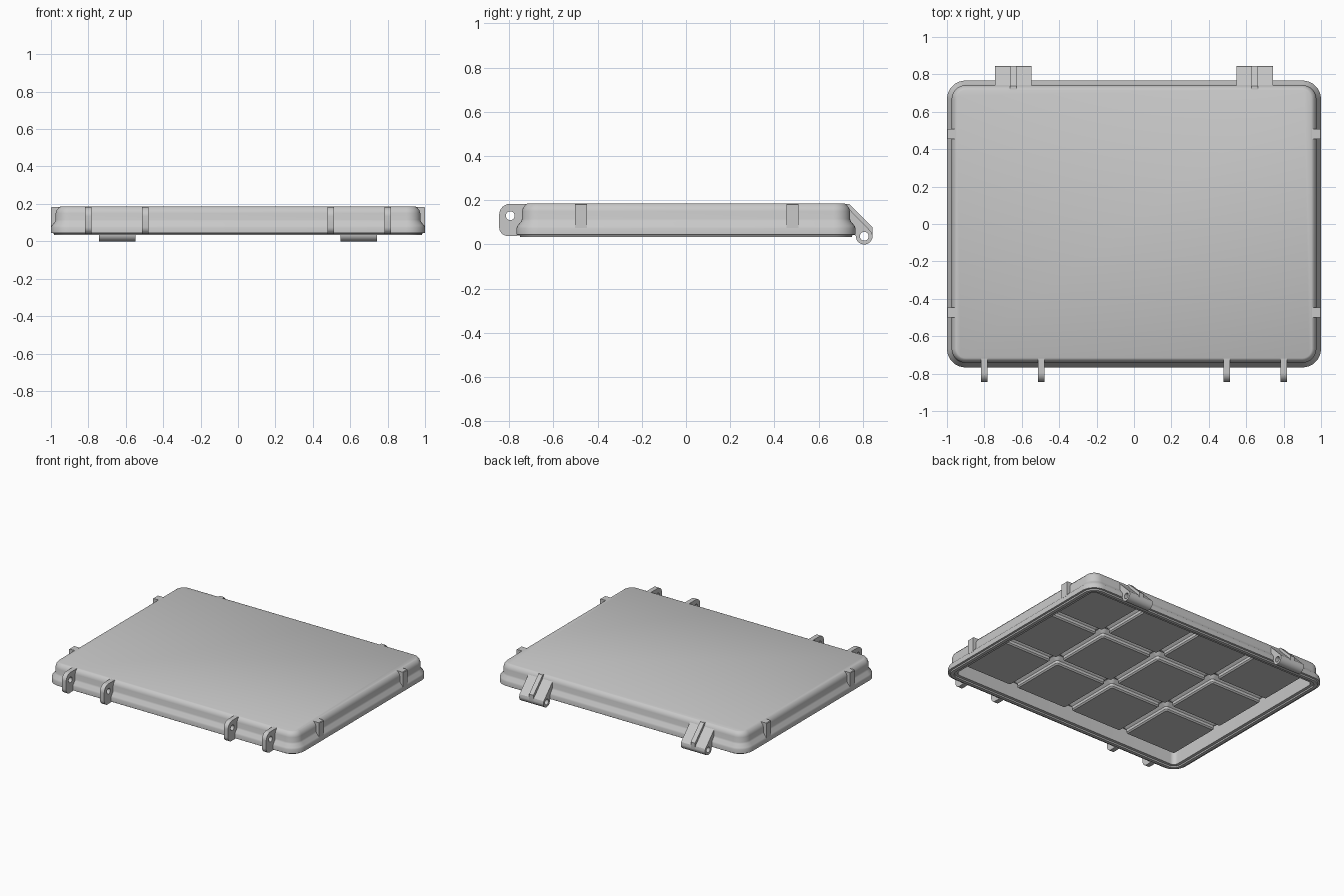
import bpy, bmesh
from math import sin, cos, pi, radians

cube = bpy.data.objects.get("Cube")
if cube:
    bpy.data.objects.remove(cube, do_unlink=True)

HX, HY, CORNER = 1.0, 0.767, 0.1
CELL = 0.467

grey = bpy.data.materials.new("plain_grey")
grey.use_nodes = True
grey.diffuse_color = (0.58, 0.58, 0.58, 1)
grey.node_tree.nodes["Principled BSDF"].inputs["Base Color"].default_value = (0.58, 0.58, 0.58, 1)


def add_object(name, mesh):
    mesh.materials.clear()
    mesh.materials.append(grey)
    mesh.shade_smooth()
    mesh.set_sharp_from_angle(angle=radians(30))
    obj = bpy.data.objects.new(name, mesh)
    bpy.context.scene.collection.objects.link(obj)
    return obj


def arc(cx, cy, r, start, end, steps=10):
    angles = [radians(start + (end - start) * i / steps) for i in range(steps + 1)]
    return [(cx + r * cos(a), cy + r * sin(a)) for a in angles]


def rounded_rectangle(hx, hy, corner, inset):
    x, y = hx - corner, hy - corner
    corners = [(x, y), (-x, y), (-x, -y), (x, -y)]
    return [p for i, (cx, cy) in enumerate(corners)
            for p in arc(cx, cy, corner - inset, 90 * i, 90 * i + 90, 8)]


def loft(name, hx, hy, corner, profile, location=(0, 0, 0)):
    """Skin rounded rectangles given as (inset, height) and cap both ends."""
    bm = bmesh.new()
    loops = [[bm.verts.new((x, y, z)) for x, y in rounded_rectangle(hx, hy, corner, inset)]
             for inset, z in profile]
    count = len(loops[0])
    for upper, lower in zip(loops, loops[1:]):
        for i in range(count):
            j = (i + 1) % count
            bm.faces.new((upper[i], lower[i], lower[j], upper[j]))
    bm.faces.new(loops[0])
    bm.faces.new(reversed(loops[-1]))
    bmesh.ops.recalc_face_normals(bm, faces=bm.faces)
    mesh = bpy.data.meshes.new(name)
    bm.to_mesh(mesh)
    bm.free()
    add_object(name, mesh).location = location


def prism(name, outlines, width, position, along_x=True):
    """Extrude an outline (with optional holes) evenly about a position on x or y."""
    curve = bpy.data.curves.new(name, 'CURVE')
    curve.dimensions = '2D'
    curve.fill_mode = 'BOTH'
    curve.extrude = width / 2
    for points in outlines:
        spline = curve.splines.new('POLY')
        spline.points.add(len(points) - 1)
        for target, (u, v) in zip(spline.points, points):
            target.co = (u, v, 0, 1)
        spline.use_cyclic_u = True
    temp = bpy.data.objects.new(name + "_outline", curve)
    mesh = bpy.data.meshes.new_from_object(temp)
    bpy.data.objects.remove(temp)
    bpy.data.curves.remove(curve)
    bm = bmesh.new()
    bm.from_mesh(mesh)
    bmesh.ops.remove_doubles(bm, verts=bm.verts, dist=0.0001)
    bmesh.ops.recalc_face_normals(bm, faces=bm.faces)
    bm.to_mesh(mesh)
    bm.free()
    obj = add_object(name, mesh)
    obj.rotation_euler = (pi / 2, 0, pi / 2 if along_x else 0)
    obj.location = (position, 0, 0) if along_x else (0, position, 0)


# Lid shell: from the top, down the waisted side, round the sealing rim, to the inner ceiling
loft("lid_shell", HX, HY, CORNER,
     [(0.05, 0.185), (0.042, 0.181), (0.03, 0.166), (0.025, 0.15), (0.025, 0.115),
      (0.021, 0.104), (0.004, 0.084), (0, 0.073), (0, 0.044), (0.014, 0.043),
      (0.017, 0.034), (0.04, 0.034), (0.043, 0.043), (0.064, 0.043), (0.066, 0.16)])

# Four by three tapered pads hanging from the ceiling
for column in range(4):
    for row in range(3):
        loft("ceiling_pad", 0.231, 0.231, 0.042,
             [(0, 0.162), (0, 0.158), (0.024, 0.135), (0.024, 0.115), (0.033, 0.106)],
             ((column - 1.5) * CELL, (row - 1) * CELL, 0))

# Front latch tabs with pin holes
tab = ([(-0.715, 0.184)] + arc(-0.795, 0.134, 0.05, 90, 180)
       + arc(-0.805, 0.078, 0.04, 180, 270) + [(-0.745, 0.04), (-0.735, 0.15)])
tab_hole = arc(-0.795, 0.13, 0.02, 0, 345, 23)
for side in (-1, 1):
    for x in (0.495, 0.8):
        prism("latch_tab", [tab, tab_hole], 0.034, side * x)

# Rear hinges: wide arm with a barrel, and a raised spine down the middle
barrel = arc(0.806, 0.038, 0.038, 180, 360, 16)
pin_hole = arc(0.806, 0.037, 0.02, 0, 345, 23)
arm = barrel + [(0.84, 0.055), (0.735, 0.163), (0.728, 0.15), (0.735, 0.08)]
spine = barrel + [(0.844, 0.078), (0.738, 0.184), (0.715, 0.184), (0.72, 0.16), (0.74, 0.08)]
for side in (-1, 1):
    prism("hinge_arm", [arm, pin_hole], 0.194, side * 0.646)
    prism("hinge_spine", [spine, pin_hole], 0.034, side * 0.646)

# Small side blocks
for side in (-1, 1):
    block = [(side * x, z) for x, z in
             [(0.953, 0.184), (0.996, 0.184), (1.0, 0.18), (1.0, 0.075), (0.965, 0.075)]]
    for y in (-0.474, 0.482):
        prism("side_block", [block], 0.054, y, along_x=False)
